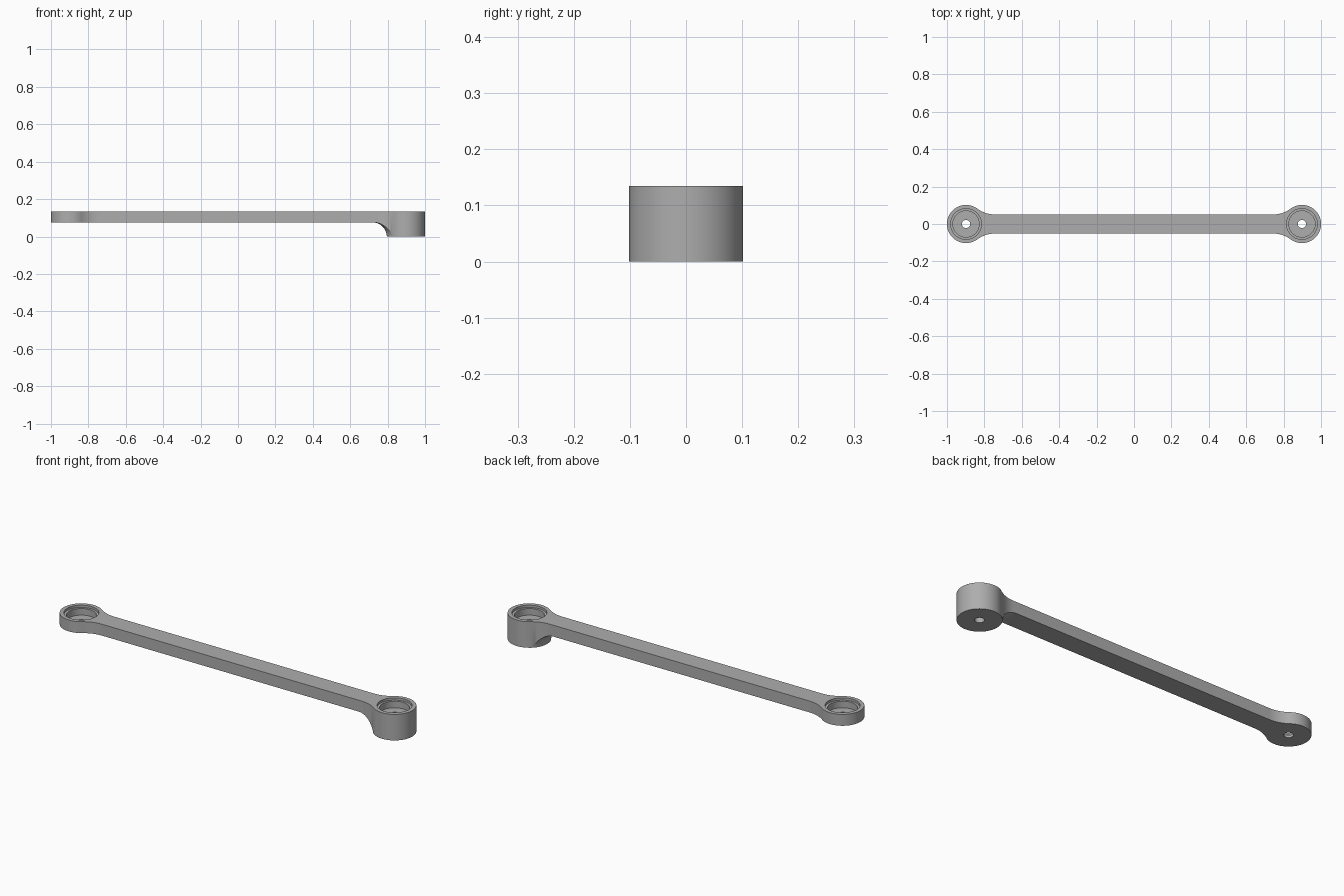
import bpy, bmesh, math

cube = bpy.data.objects.get("Cube")
if cube:
    bpy.data.objects.remove(cube, do_unlink=True)

END_X = 0.898        # distance of each eye from the centre
EYE_R = 0.102
HALF_W = 0.051       # half width of the bar
TOP = 0.135
BAR_Z = 0.076        # underside of the bar
NECK_R = 0.16        # plan fillet between bar and eye
ROOT_R = 0.078       # fillet under the tall boss

metal = bpy.data.materials.new("satin grey metal")
metal.use_nodes = True
grey = (0.42, 0.42, 0.42, 1)
metal.diffuse_color = grey
metal.node_tree.nodes["Principled BSDF"].inputs["Base Color"].default_value = grey


def add_object(name, bm):
    bmesh.ops.recalc_face_normals(bm, faces=bm.faces)
    mesh = bpy.data.meshes.new(name)
    bm.to_mesh(mesh)
    bm.free()
    mesh.materials.append(metal)
    obj = bpy.data.objects.new(name, mesh)
    bpy.context.collection.objects.link(obj)
    return obj


def arc(cx, cy, r, start, end, steps):
    return [(cx + r * math.cos(start + (end - start) * i / steps),
             cy + r * math.sin(start + (end - start) * i / steps))
            for i in range(steps + 1)]


def lathe(name, profile, x):
    """Revolve a closed (radius, height) profile about a vertical axis."""
    bm = bmesh.new()
    verts = [bm.verts.new((r, 0, z)) for r, z in profile]
    edges = [bm.edges.new((a, b)) for a, b in zip(verts, verts[1:] + verts[:1])]
    bmesh.ops.spin(bm, geom=verts + edges, cent=(0, 0, 0), axis=(0, 0, 1),
                   angle=math.tau, steps=128)
    bmesh.ops.remove_doubles(bm, verts=bm.verts, dist=1e-5)
    bmesh.ops.translate(bm, verts=bm.verts, vec=(x, 0, 0))
    return add_object(name, bm)


def cut(target, cutter):
    cutter.hide_render = True
    cutter.hide_viewport = True
    mod = target.modifiers.new(cutter.name, "BOOLEAN")
    mod.operation = "DIFFERENCE"
    mod.solver = "EXACT"
    mod.object = cutter


# Plan outline: one quarter, mirrored into a full closed loop
dx = math.sqrt((EYE_R + NECK_R) ** 2 - (HALF_W + NECK_R) ** 2)
meet = math.atan2(HALF_W + NECK_R, -dx)
quarter = arc(END_X, 0, EYE_R, 0, meet, 40)
quarter += arc(END_X - dx, HALF_W + NECK_R, NECK_R, meet - math.pi, -math.pi / 2, 14)[1:]
upper = quarter + [(-x, y) for x, y in reversed(quarter)]
outline = upper + [(x, -y) for x, y in reversed(upper[1:-1])]

bm = bmesh.new()
base = bm.faces.new([bm.verts.new((x, y, 0)) for x, y in outline])
lift = bmesh.ops.extrude_face_region(bm, geom=[base])["geom"]
bmesh.ops.translate(bm, verts=[v for v in lift if isinstance(v, bmesh.types.BMVert)],
                    vec=(0, 0, TOP))
link = add_object("link_arm", bm)

# Underside relief, leaving the tall boss with a rounded root
root = arc(EYE_R + 0.0003 + ROOT_R, BAR_Z - ROOT_R, ROOT_R, math.pi, math.pi / 2, 16)
relief = [(EYE_R + 0.0003, -0.05)] + root + [(2.2, BAR_Z), (2.2, -0.05)]
cut(link, lathe("underside_relief_cutter", relief, END_X))

# Stepped bearing pocket and through hole in each eye
pocket = [(0, -0.05), (0.022, -0.05), (0.022, TOP - 0.046), (0.07, TOP - 0.046),
          (0.07, TOP - 0.012), (0.082, TOP - 0.012), (0.082, TOP + 0.05), (0, TOP + 0.05)]
for side, x in (("left", END_X), ("right", -END_X)):
    cut(link, lathe(side + "_pocket_cutter", pocket, x))

# Apply the cuts and shade with sharp edges kept
bpy.context.view_layer.update()
graph = bpy.context.evaluated_depsgraph_get()
finished = bpy.data.meshes.new_from_object(link.evaluated_get(graph))
link.modifiers.clear()
link.data = finished
for obj in list(bpy.data.objects):
    if obj.name.endswith("_cutter"):
        bpy.data.objects.remove(obj, do_unlink=True)
bpy.ops.object.select_all(action="DESELECT")
link.select_set(True)
bpy.context.view_layer.objects.active = link
bpy.ops.object.shade_smooth_by_angle(angle=math.radians(30))
